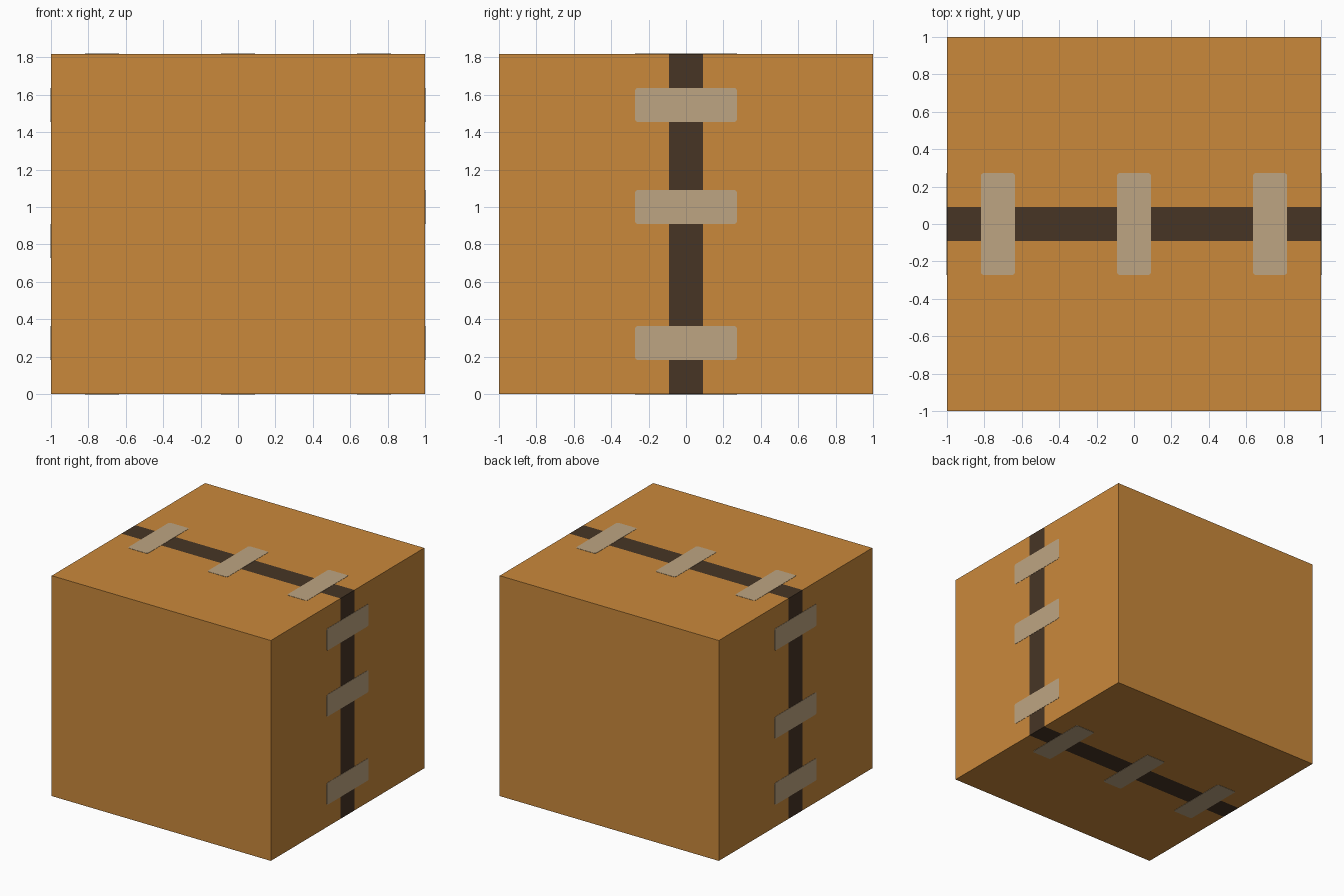
import bpy, bmesh, math
from mathutils import Matrix, Vector

if "Cube" in bpy.data.objects:
    bpy.data.objects.remove(bpy.data.objects["Cube"])

U = 2 / 22                      # module: box is 22 x 22 x 20 units
W, H = 22 * U, 20 * U
THICK = 0.004                   # staple plate thickness, half sunk into the box


def material(name, rgb):
    m = bpy.data.materials.new(name)
    lin = [((c / 255 + 0.055) / 1.055) ** 2.4 for c in rgb]
    m.diffuse_color = (*lin, 1)
    m.use_nodes = True
    m.node_tree.nodes["Principled BSDF"].inputs["Base Color"].default_value = m.diffuse_color
    return m


ORANGE = material("cardboard_orange", (202, 137, 59))
DARK = material("dark_seam", (71, 53, 37))
BEIGE = material("beige_tape", (190, 165, 130))


def finish(name, bm, mats):
    bmesh.ops.recalc_face_normals(bm, faces=bm.faces)
    me = bpy.data.meshes.new(name)
    bm.to_mesh(me)
    bm.free()
    for m in mats:
        me.materials.append(m)
    ob = bpy.data.objects.new(name, me)
    bpy.context.collection.objects.link(ob)
    return ob


# Box with the dark seam cut into its faces, running all round over the x-z loop
bm = bmesh.new()
bmesh.ops.create_cube(bm, size=1, matrix=Matrix.Translation((0, 0, H / 2)) @ Matrix.Diagonal((W, W, H, 1)))
for y in (-U, U):
    bmesh.ops.bisect_plane(bm, geom=bm.verts[:] + bm.edges[:] + bm.faces[:],
                           plane_co=(0, y, 0), plane_no=(0, 1, 0))
for f in bm.faces:
    f.material_index = int(abs(f.calc_center_median().y) < U / 2)
finish("box", bm, [ORANGE, DARK])


# Rounded tape strip lying across the seam
def tape(name, loc, angle):
    bm = bmesh.new()
    bmesh.ops.create_cube(bm, size=1, matrix=Matrix.Diagonal((2 * U, 6 * U, THICK, 1)))
    corners = [e for e in bm.edges if abs((e.verts[0].co - e.verts[1].co).z) > THICK / 2]
    bmesh.ops.bevel(bm, geom=corners, offset=0.015, segments=3, profile=0.5, affect='EDGES')
    bm.transform(Matrix.Translation(Vector(loc)) @ Matrix.Rotation(angle, 4, 'Y'))
    finish(name, bm, [BEIGE])


# Tape strips on top, bottom, right and left
for i, x in enumerate((-8, 0, 8)):
    tape(f"top_tape_{i}", (x * U, 0, H), 0)
    tape(f"bottom_tape_{i}", (x * U, 0, 0), math.pi)
for i, z in enumerate((3, 11, 17)):
    tape(f"right_tape_{i}", (W / 2, 0, z * U), math.pi / 2)
    tape(f"left_tape_{i}", (-W / 2, 0, H - z * U), -math.pi / 2)
